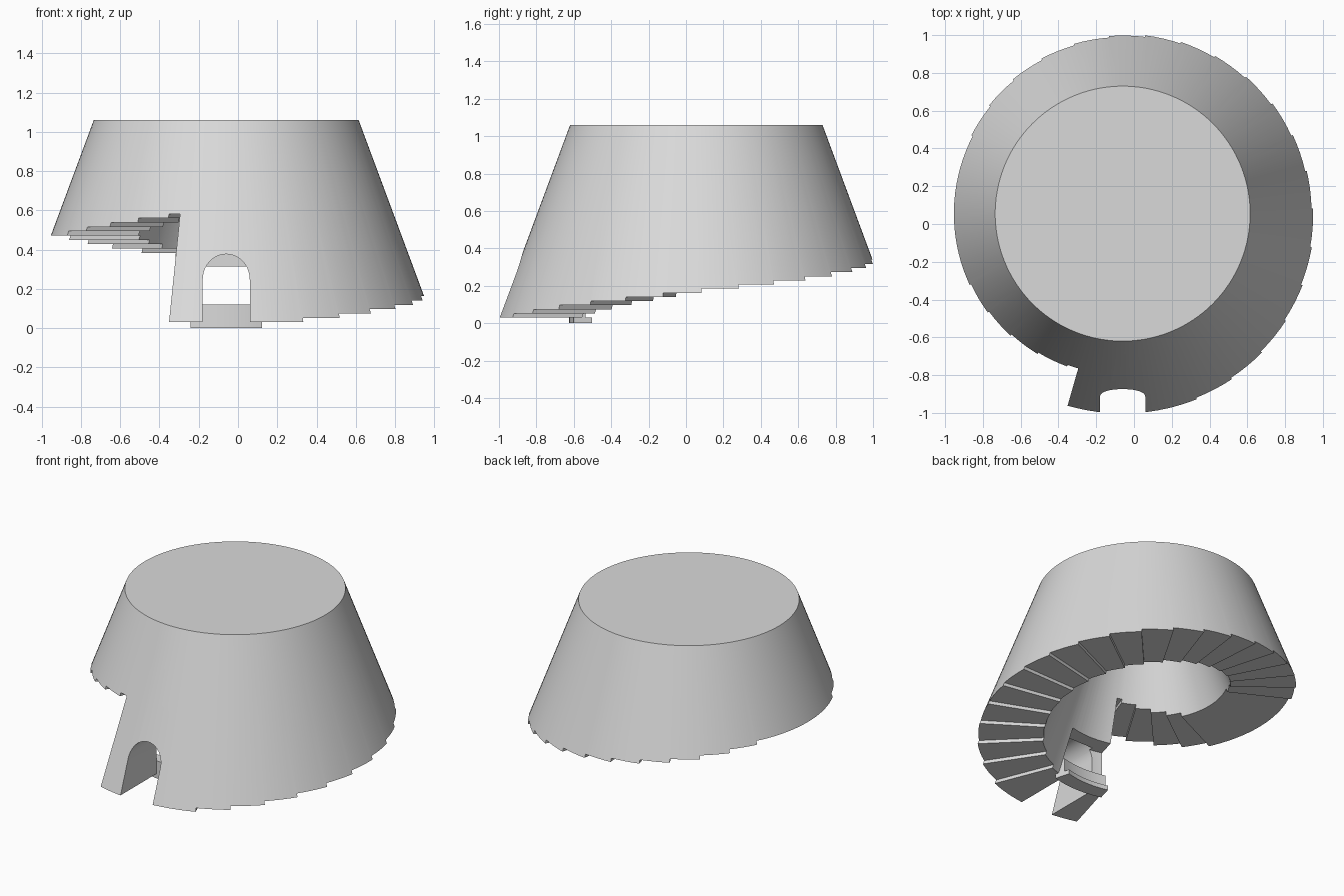
import bpy, bmesh, math

if "Cube" in bpy.data.objects:
    bpy.data.objects.remove(bpy.data.objects["Cube"])

CX, CY = -0.06, 0.055            # axis of the tower
R_TOP, R_LOW, Z_TOP, Z_LOW = 0.675, 1.058, 1.06, 0.03
THICK, Z_CEIL = 0.4, 1.03        # wall thickness, inner ceiling height
START = -16.0                    # where the stepped underside begins, degrees from front

stone = bpy.data.materials.new("pale_stone")
stone.diffuse_color = (0.7, 0.7, 0.7, 1)
stone.use_nodes = True
stone.node_tree.nodes["Principled BSDF"].inputs["Base Color"].default_value = stone.diffuse_color


def pt(r, deg, z):
    a = math.radians(deg)
    return (CX + r * math.sin(a), CY - r * math.cos(a), z)


def r_out(z):
    return R_TOP + (Z_TOP - z) / (Z_TOP - Z_LOW) * (R_LOW - R_TOP)


def finish(name, bm):
    bmesh.ops.recalc_face_normals(bm, faces=bm.faces[:])
    me = bpy.data.meshes.new(name)
    bm.to_mesh(me)
    bm.free()
    ob = bpy.data.objects.new(name, me)
    bpy.context.collection.objects.link(ob)
    me.materials.append(stone)
    return ob


def smooth(ob):
    bpy.ops.object.select_all(action='DESELECT')
    bpy.context.view_layer.objects.active = ob
    ob.select_set(True)
    bpy.ops.object.shade_smooth_by_angle(angle=math.radians(30))


# curved block following the wall
def arc_block(name, t0, t1, z0, z1, r0, r1, n=12):
    bm = bmesh.new()
    rings = [[bm.verts.new(pt(r, t0 + (t1 - t0) * k / n, z))
              for r, z in ((r0, z0), (r1, z0), (r1, z1), (r0, z1))] for k in range(n + 1)]
    for p, q in zip(rings, rings[1:]):
        for m in range(4):
            bm.faces.new((p[m], p[(m + 1) % 4], q[(m + 1) % 4], q[m]))
    bm.faces.new(rings[0])
    bm.faces.new(rings[-1][::-1])
    return finish(name, bm)


def cut(target, cutter):
    cutter.hide_render = True
    mod = target.modifiers.new("cut", 'BOOLEAN')
    mod.operation, mod.solver, mod.object = 'DIFFERENCE', 'EXACT', cutter
    bpy.context.view_layer.objects.active = target
    bpy.ops.object.modifier_apply(modifier=mod.name)
    bpy.data.objects.remove(cutter, do_unlink=True)


# tapered hollow wall whose underside climbs in steps, with a flat landing at the left
edges = [21.8 + 11.62 * k for k in range(20)] + [295 + 11.25 * k for k in range(5)]
bounds = [START] + edges + [START + 360]
angles, zb = [], []
for i in range(len(bounds) - 1):
    n = max(2, round((bounds[i + 1] - bounds[i]) / 2.9))
    for j in range(n):
        angles.append(bounds[i] + (bounds[i + 1] - bounds[i]) * j / n)
        zb.append(Z_LOW + 0.0221 * i)
N = len(angles)

bm = bmesh.new()
cache = {}


def vert(outer, i, z):
    key = (outer, i % N, round(z, 5))
    if key not in cache:
        r = r_out(z) - (0 if outer else THICK)
        cache[key] = bm.verts.new(pt(r, angles[i % N], z))
    return cache[key]


for i in range(N):
    z, zp, zn = zb[i], zb[i - 1], zb[(i + 1) % N]
    for outer, top in ((True, Z_TOP), (False, Z_CEIL)):
        left = [z] + ([zp] if zp > z + 1e-6 else []) + [top]
        right = [z] + ([zn] if zn > z + 1e-6 else []) + [top]
        bm.faces.new([vert(outer, i, q) for q in reversed(left)] +
                     [vert(outer, i + 1, q) for q in right])
    # underside tread
    bm.faces.new([vert(True, i, z), vert(True, i + 1, z),
                  vert(False, i + 1, z), vert(False, i, z)])
    # riser
    if abs(zn - z) > 1e-6:
        bm.faces.new([vert(True, i + 1, z), vert(True, i + 1, zn),
                      vert(False, i + 1, zn), vert(False, i + 1, z)])
bm.faces.new([vert(True, i, Z_TOP) for i in range(N)])
bm.faces.new([vert(False, i, Z_CEIL) for i in range(N)])
wall = finish("tower_wall", bm)

# arched doorway cut through the front
prof = [(-0.12, -0.1), (0.12, -0.1)]
prof += [(0.12 * math.cos(math.pi * k / 20), 0.247 + 0.13 * math.sin(math.pi * k / 20))
         for k in range(21)]
bm = bmesh.new()
a = [bm.verts.new((CX + x, -1.3, z)) for x, z in prof]
b = [bm.verts.new((CX + x, -0.59, z)) for x, z in prof]
bm.faces.new(a)
bm.faces.new(b[::-1])
for i in range(len(prof)):
    j = (i + 1) % len(prof)
    bm.faces.new((a[i], b[i], b[j], a[j]))
cut(wall, finish("door_cutter", bm))

# low wide recess on the inner side of the doorway
cut(wall, arc_block("recess_cutter", -17, 15.5, 0.12, 0.315, 0.3, 0.68))
smooth(wall)

# threshold inside the door
smooth(arc_block("door_sill", -15.5, 15.5, 0.0, 0.03, 0.58, 0.68))
smooth(arc_block("door_step", -15.5, 15.5, 0.03, 0.12, 0.615, 0.68))
